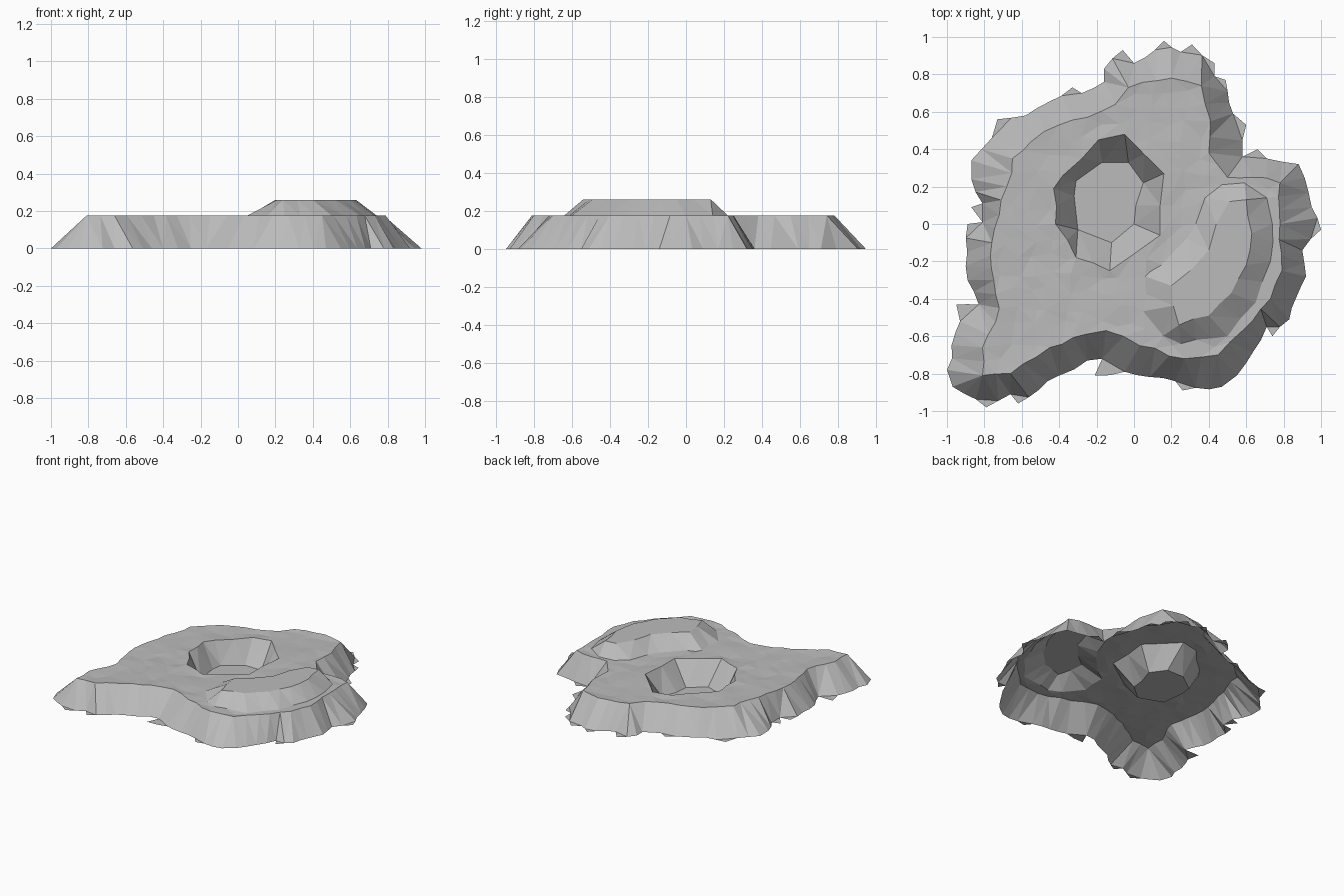
import bpy
import random
from mathutils import Vector
from mathutils.geometry import delaunay_2d_cdt

random.seed(4)
cube = bpy.data.objects.get("Cube")
if cube:
    bpy.data.objects.remove(cube, do_unlink=True)

# Contour lines of the land, in hundredths of a unit
SHORE = [(16, 98), (25, 92), (31, 96), (43, 86), (43, 79), (49, 77), (53, 59), (60, 53),
         (58, 36), (66, 40), (71, 35), (88, 32), (95, 9), (100, -3), (90, -14), (92, -28),
         (83, -51), (74, -60), (71, -55), (55, -81), (47, -87), (26, -89), (22, -84),
         (-5, -79), (-21, -81), (-17, -72), (-25, -73), (-40, -81), (-62, -96), (-66, -91),
         (-79, -98), (-97, -87), (-100, -78), (-93, -52), (-95, -43), (-83, -43), (-89, -30),
         (-89, 0), (-81, 1), (-87, 9), (-81, 11), (-87, 24), (-87, 34), (-76, 46), (-73, 56),
         (-58, 58), (-33, 73), (-28, 70), (-16, 76), (-16, 83), (-6, 93), (0, 86)]
PLATEAU_EDGE = [(20, 78), (36, 74), (41, 55), (40, 38), (50, 25), (63, 25), (78, 22),
                (78, 0), (79, -25), (73, -40), (58, -57), (45, -70), (27, -72), (3, -65),
                (-15, -57), (-26, -59), (-45, -66), (-66, -80), (-81, -81), (-81, -66),
                (-72, -45), (-75, -30), (-76, -10), (-72, 5), (-68, 20), (-65, 35),
                (-55, 44), (-40, 53), (-25, 57), (-10, 64), (-3, 73)]
RIDGE_FOOT = [(59, 22), (71, 14), (74, 0), (73, -20), (65, -42), (50, -60), (25, -64),
              (6, -56), (6, -28), (22, -14), (33, 0), (38, 14), (47, 21)]
RIDGE_TOP = [(60, 13), (63, -5), (60, -22), (52, -37), (40, -49), (24, -54), (20, -33),
             (30, -25), (40, -14), (44, 0), (51, 12)]
CRATER_RIM = [(-5, 48), (16, 27), (14, 10), (14, -6), (0, -16), (-13, -25), (-31, -18),
              (-42, 0), (-43, 19), (-38, 26), (-19, 45)]
CRATER_FLOOR = [(-3, 33), (5, 22), (1, 10), (0, 0), (-12, -10), (-30, -3), (-32, 15),
                (-31, 23), (-17, 33)]
PLAIN_Z, RIDGE_Z, FLOOR_Z = 0.175, 0.26, 0.01


def rough_loop(points, step, rough):
    """Close the loop, split long sides and push the new points sideways."""
    pts = [Vector(p) / 100 for p in points]
    loop = []
    for a, b in zip(pts, pts[1:] + pts[:1]):
        n = max(1, round((b - a).length / step))
        side = Vector((a.y - b.y, b.x - a.x)).normalized()
        for i in range(n):
            push = random.uniform(-rough, rough) if i else 0
            loop.append(a.lerp(b, i / n) + side * push)
    return loop


def inside(p, loop):
    hit = False
    for a, b in zip(loop, loop[1:] + loop[:1]):
        if (a.y > p.y) != (b.y > p.y) and p.x < a.x + (b.x - a.x) * (p.y - a.y) / (b.y - a.y):
            hit = not hit
    return hit


coords, heights, edges = [], [], []


def add_contour(loop, z):
    start, n = len(coords), len(loop)
    coords.extend(loop)
    heights.extend([z] * n)
    edges.extend((start + i, start + (i + 1) % n) for i in range(n))


shore = rough_loop(SHORE, 0.07, 0.012)
edge = rough_loop(PLATEAU_EDGE, 0.08, 0.012)
foot = rough_loop(RIDGE_FOOT, 0.1, 0.012)
top = rough_loop(RIDGE_TOP, 0.1, 0.01)
rim = rough_loop(CRATER_RIM, 0.12, 0.012)
floor = rough_loop(CRATER_FLOOR, 0.2, 0)
for loop, z in ((shore, 0), (edge, PLAIN_Z), (foot, PLAIN_Z),
                (top, RIDGE_Z), (rim, PLAIN_Z), (floor, FLOOR_Z)):
    add_contour(loop, z)
contours = list(coords)

# Loose points that break the plain into gently uneven facets
cell = 0.09
for i in range(-10, 11):
    for j in range(-10, 11):
        p = Vector((i + random.uniform(-.3, .3), j + random.uniform(-.3, .3))) * cell
        clear = min((p - q).length for q in contours) > 0.04
        if clear and inside(p, edge) and not inside(p, foot) and not inside(p, rim):
            coords.append(p)
            heights.append(PLAIN_Z - random.uniform(0, 0.008))

# Triangulate between the contours and lift each point to its height
flat, _, faces, origins, _, _ = delaunay_2d_cdt(
    coords, edges, [list(range(len(shore)))], 1, 1e-5)
verts = [(p.x, p.y, heights[o[0]] if o else PLAIN_Z) for p, o in zip(flat, origins)]
mesh = bpy.data.meshes.new("crater_land")
mesh.from_pydata(verts, [], faces)
mesh.update()
if sum(f.normal.z for f in mesh.polygons) < 0:
    mesh.flip_normals()

# Plain grey rock
rock = bpy.data.materials.new("grey_rock")
rock.use_nodes = True
colour = (0.5, 0.5, 0.5, 1)
rock.diffuse_color = colour
rock.node_tree.nodes["Principled BSDF"].inputs["Base Color"].default_value = colour
mesh.materials.append(rock)
land = bpy.data.objects.new("crater_land", mesh)
bpy.context.collection.objects.link(land)
